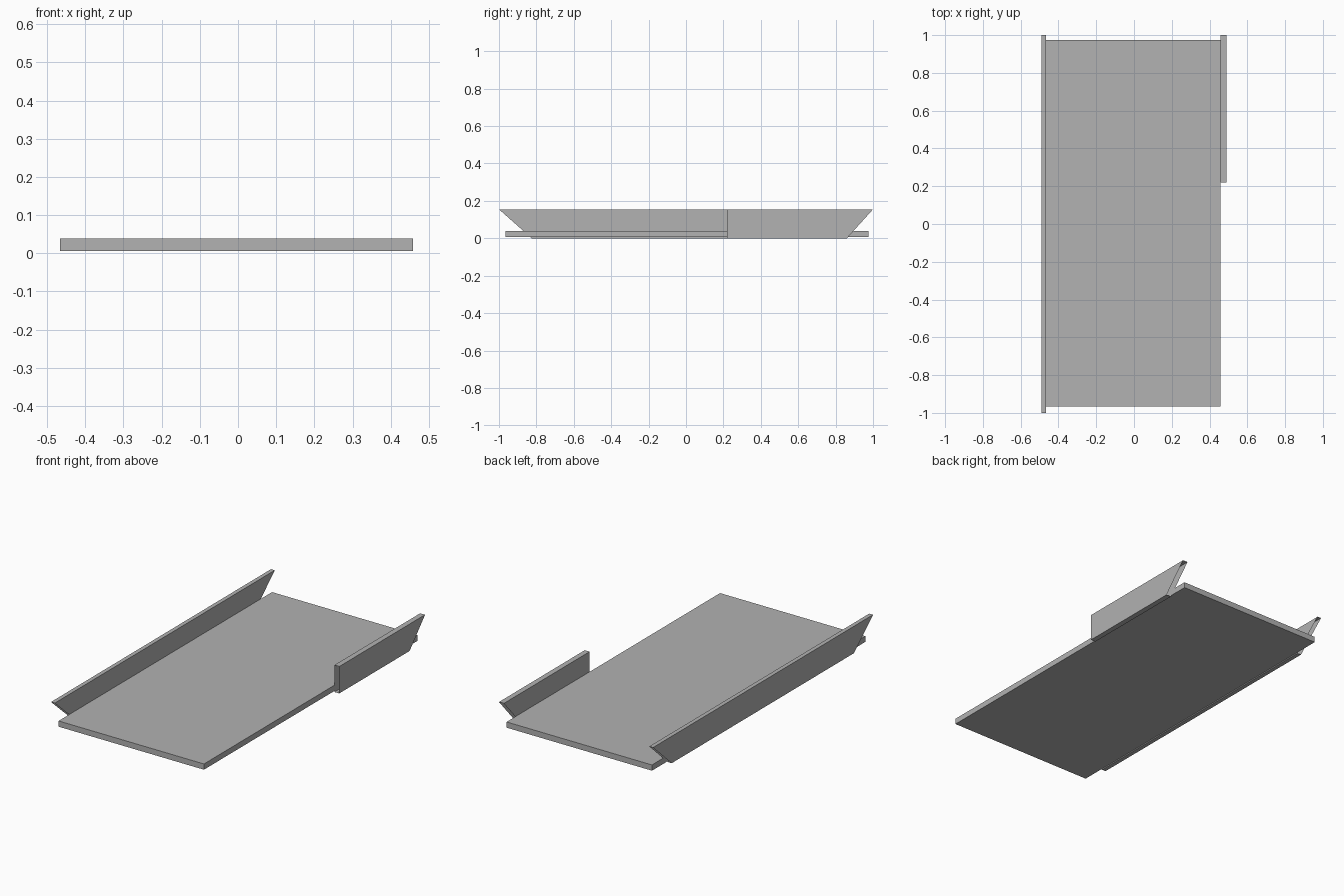
import bpy
import bmesh

cube = bpy.data.objects.get("Cube")
if cube:
    bpy.data.objects.remove(cube, do_unlink=True)

# Single plain grey
grey = bpy.data.materials.new("plain_grey")
grey.use_nodes = True
colour = (0.445, 0.445, 0.445, 1.0)
grey.diffuse_color = colour
grey.node_tree.nodes["Principled BSDF"].inputs["Base Color"].default_value = colour


def box(name, x, y_low, y_high, z, open_ends=False):
    """Box whose y extents may differ at the bottom and the top."""
    bm = bmesh.new()
    bmesh.ops.create_cube(bm, size=1)
    if open_ends:
        ends = [f for f in bm.faces if abs(f.normal.y) > 0.9]
        bmesh.ops.delete(bm, geom=ends, context='FACES_ONLY')
    for v in bm.verts:
        i, j, k = (int(c > 0) for c in v.co)
        v.co = (x[i], (y_high if k else y_low)[j], z[k])
    mesh = bpy.data.meshes.new(name)
    bm.to_mesh(mesh)
    bm.free()
    mesh.materials.append(grey)
    obj = bpy.data.objects.new(name, mesh)
    bpy.context.collection.objects.link(obj)
    return obj


# Flat deck
deck_y = (-0.965, 0.975)
box("deck", (-0.466, 0.459), deck_y, deck_y, (0.006, 0.039))

# Side rails: hollow, open at both ends, with raked ends
rail_z = (0.0, 0.155)
box("long_rail", (-0.49, -0.466), (-0.825, 0.83), (-1.0, 1.0), rail_z, True)
box("short_rail", (0.459, 0.49), (0.22, 0.86), (0.22, 1.0), rail_z, True)
